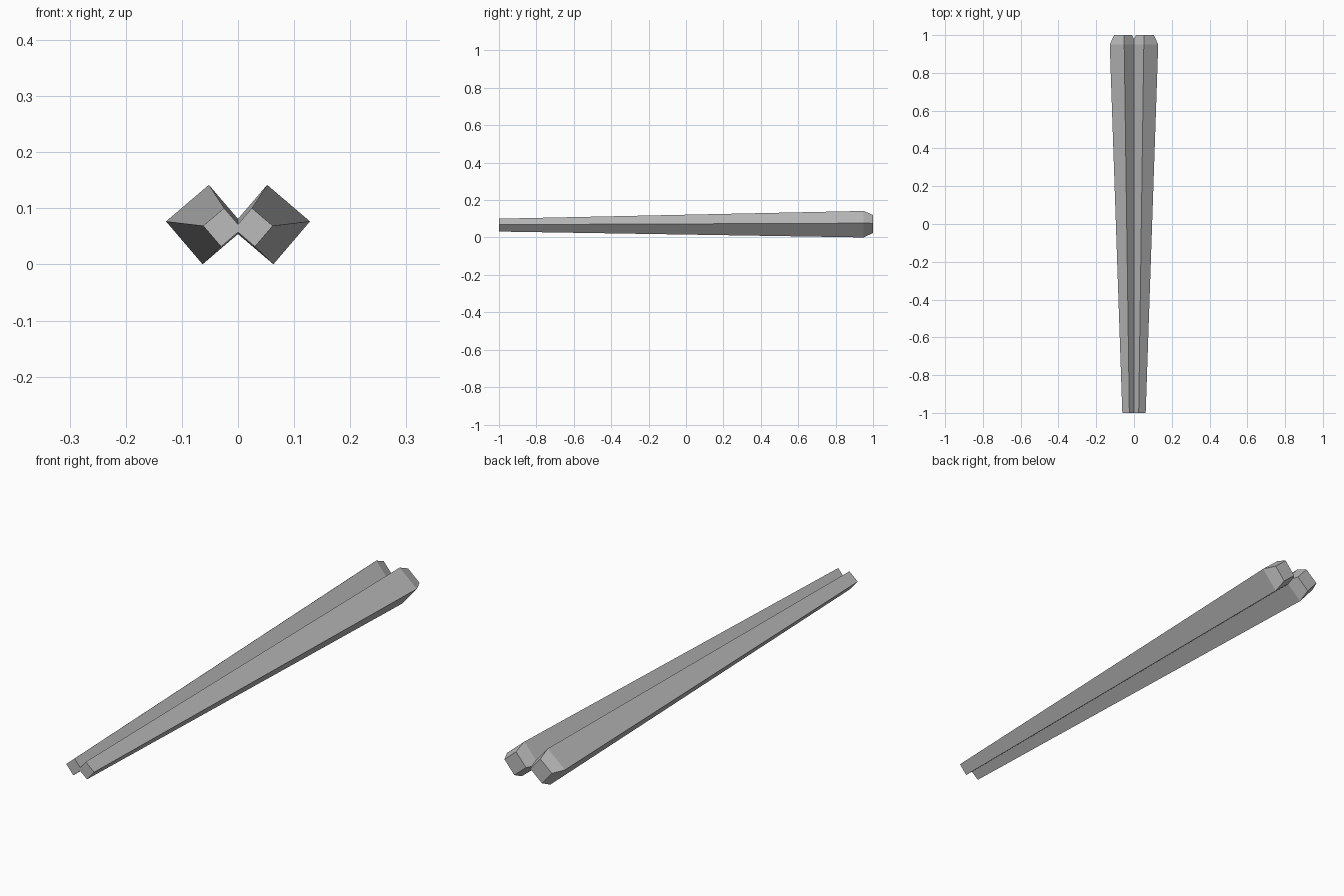
import bpy, bmesh, math

cube = bpy.data.objects.get("Cube")
if cube:
    bpy.data.objects.remove(cube, do_unlink=True)

grey = bpy.data.materials.new("plain_grey")
grey.use_nodes = True
colour = (0.5, 0.5, 0.5, 1)
grey.diffuse_color = colour
grey.node_tree.nodes["Principled BSDF"].inputs["Base Color"].default_value = colour

# Sections along one stick: centre x, y, centre z, half diagonal
SECTIONS = [
    (0.0275, -1.0, 0.066, 0.0345),   # thin tip
    (0.0575, 0.95, 0.071, 0.071),    # thick shoulder
    (0.0575, 1.0, 0.072, 0.048),     # chamfered end
]
TILT = math.radians(4.5)


def make_stick(name, side):
    """Loft a tilted square along the sections; side mirrors it in x."""
    bm = bmesh.new()
    rings = []
    for cx, y, cz, r in SECTIONS:
        angles = [TILT + i * math.pi / 2 for i in range(4)]
        rings.append([bm.verts.new((side * (cx + r * math.cos(a)), y, cz + r * math.sin(a)))
                      for a in angles])
    for a, b in zip(rings, rings[1:]):
        for i in range(4):
            j = (i + 1) % 4
            bm.faces.new((a[i], a[j], b[j], b[i]))
    bm.faces.new(rings[0])
    bm.faces.new(rings[-1])
    bmesh.ops.recalc_face_normals(bm, faces=bm.faces)
    mesh = bpy.data.meshes.new(name)
    bm.to_mesh(mesh)
    bm.free()
    mesh.materials.append(grey)
    obj = bpy.data.objects.new(name, mesh)
    bpy.context.scene.collection.objects.link(obj)


# Pair of mirrored sticks
make_stick("left_stick", 1)
make_stick("right_stick", -1)
